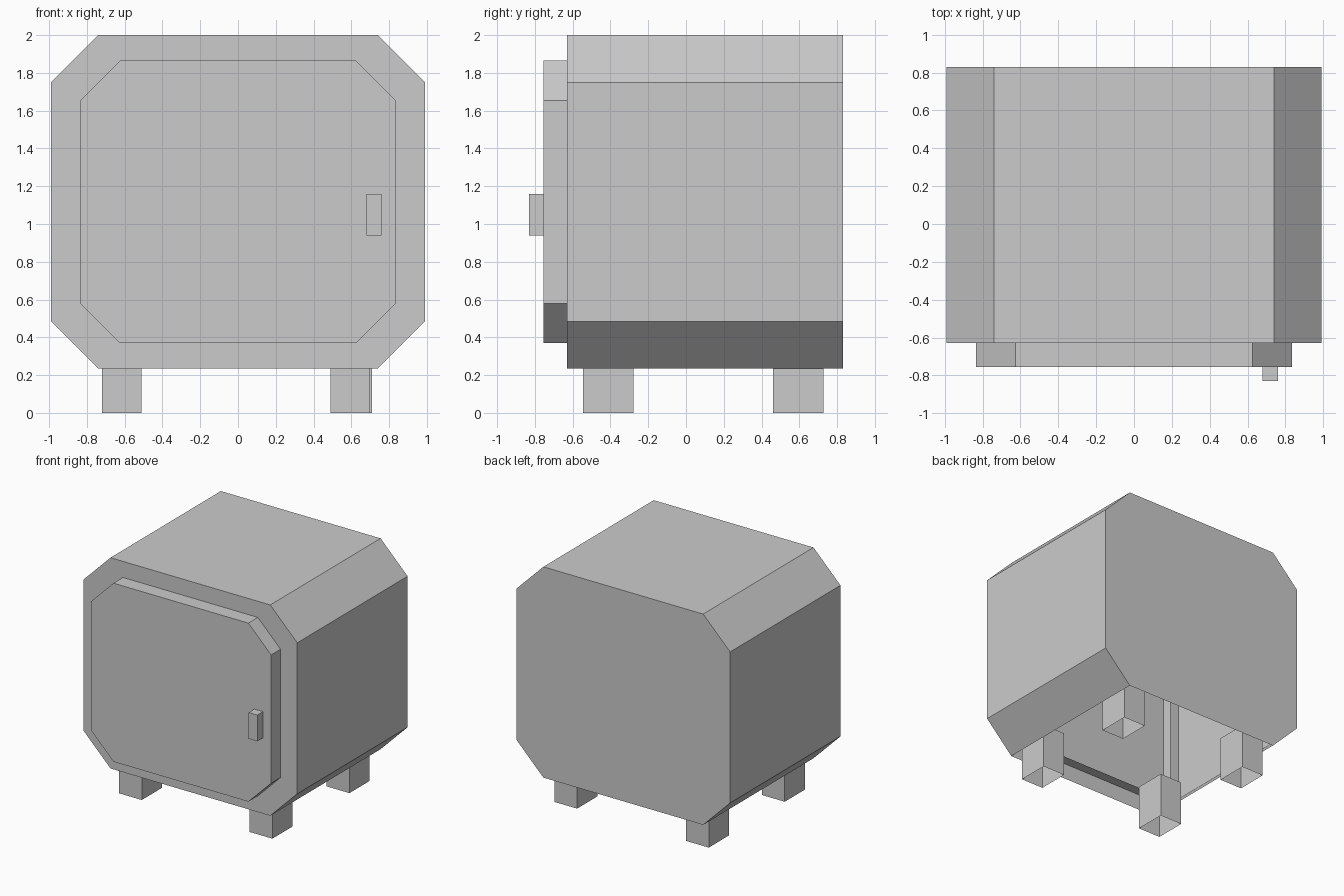
import bpy
import bmesh

cube = bpy.data.objects.get("Cube")
if cube:
    bpy.data.objects.remove(cube)

grey = bpy.data.materials.new("plain_grey")
grey.use_nodes = True
grey.diffuse_color = (0.6, 0.6, 0.6, 1)
grey.node_tree.nodes["Principled BSDF"].inputs["Base Color"].default_value = (0.6, 0.6, 0.6, 1)


def finish(name, bm):
    mesh = bpy.data.meshes.new(name)
    bm.to_mesh(mesh)
    bm.free()
    mesh.materials.append(grey)
    obj = bpy.data.objects.new(name, mesh)
    bpy.context.collection.objects.link(obj)
    return obj


def drop_faces(bm, direction):
    """Remove the faces pointing straight along an axis direction."""
    bm.normal_update()
    faces = [f for f in bm.faces
             if sum(a * b for a, b in zip(f.normal, direction)) > 0.99]
    bmesh.ops.delete(bm, geom=faces, context='FACES')


def chamfered_box(name, half_x, z0, z1, cut_x, cut_z, y0, y1, open_side):
    """Eight-sided section in x and z, extruded along y."""
    ix, lo, hi = half_x - cut_x, z0 + cut_z, z1 - cut_z
    right = [(ix, z0), (half_x, lo), (half_x, hi), (ix, z1)]
    outline = right + [(-x, z) for x, z in reversed(right)]
    bm = bmesh.new()
    front = bm.faces.new([bm.verts.new((x, y0, z)) for x, z in outline])
    ext = bmesh.ops.extrude_face_region(bm, geom=[front], use_keep_orig=True)
    moved = [v for v in ext["geom"] if isinstance(v, bmesh.types.BMVert)]
    bmesh.ops.translate(bm, verts=moved, vec=(0, y1 - y0, 0))
    bmesh.ops.recalc_face_normals(bm, faces=bm.faces)
    drop_faces(bm, open_side)
    return finish(name, bm)


def box(name, x0, x1, y0, y1, z0, z1, open_side=None):
    bm = bmesh.new()
    bmesh.ops.create_cube(bm, size=1)
    for v in bm.verts:
        v.co.x = x1 if v.co.x > 0 else x0
        v.co.y = y1 if v.co.y > 0 else y0
        v.co.z = z1 if v.co.z > 0 else z0
    if open_side:
        drop_faces(bm, open_side)
    return finish(name, bm)


# Hollow cabinet, open underneath
chamfered_box("cabinet_body", 0.99, 0.235, 2.0, 0.25, 0.25, -0.63, 0.83, (0, 0, -1))

# Door shell set into the front wall, open at the back
chamfered_box("door", 0.835, 0.37, 1.865, 0.21, 0.21, -0.755, -0.545, (0, 1, 0))

# Door handle
box("door_handle", 0.68, 0.76, -0.83, -0.755, 0.94, 1.16)

# Four hollow legs reaching up into the cabinet
for end, y in (("front", -0.545), ("back", 0.46)):
    for side, x in (("right", -0.72), ("left", 0.49 if end == "front" else 0.5)):
        box(f"{end}_{side}_leg", x, x + 0.21, y, y + 0.267, 0, 0.38, (0, 0, -1))
